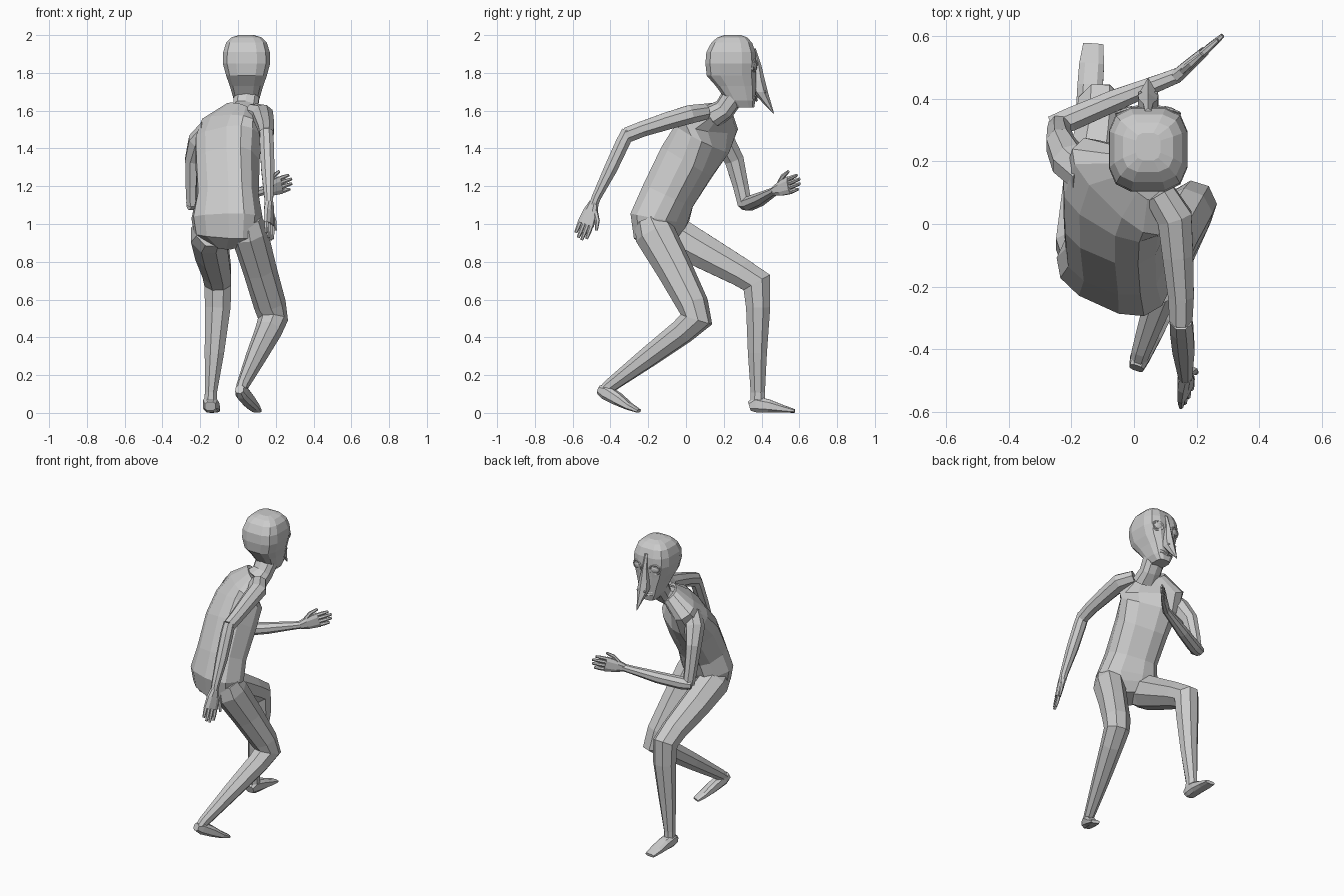
import bpy, bmesh, math
from mathutils import Vector as V


def loft(name, rings, side=(1, 0, 0), n=8, power=2.0, flat_z=False, grow=1.0):
    """Skin rings of (x, y, z, half_width, half_depth[, side vector]) into a faceted tube."""
    bm = bmesh.new()
    pts = [V(r[:3]) for r in rings]
    loops = []
    for i, r in enumerate(rings):
        a = (pts[i] - pts[i - 1]).normalized() if i else None
        b = (pts[i + 1] - pts[i]).normalized() if i < len(pts) - 1 else None
        t = ((a or b) + (b or a)).normalized()
        if flat_z:
            t = V((0, 0, 1 if pts[-1].z > pts[0].z else -1))
        s = V(r[5] if len(r) > 5 else side)
        u = (s - t * s.dot(t)).normalized()
        v = t.cross(u)
        loop = []
        for k in range(n):
            w = 2 * math.pi * (k + 0.5) / n
            c, d = math.cos(w), math.sin(w)
            c = math.copysign(abs(c) ** (2 / power), c) * grow
            d = math.copysign(abs(d) ** (2 / power), d) * grow
            loop.append(bm.verts.new(pts[i] + u * c * r[3] + v * d * r[4]))
        loops.append(loop)
    for p, q in zip(loops, loops[1:]):
        for k in range(n):
            bm.faces.new((p[k], p[(k + 1) % n], q[(k + 1) % n], q[k]))
    bm.faces.new(loops[0][::-1])
    bm.faces.new(loops[-1])
    bmesh.ops.recalc_face_normals(bm, faces=bm.faces)
    me = bpy.data.meshes.new(name)
    bm.to_mesh(me)
    bm.free()
    ob = bpy.data.objects.new(name, me)
    bpy.context.collection.objects.link(ob)
    return ob


def hand(name, wrist, direction, spread):
    """Palm, four fingers and a thumb; spread points to the thumb side."""
    w, d = V(wrist), V(direction).normalized()
    s = V(spread)
    s = (s - d * s.dot(d)).normalized()

    def ring(along, across, a, b):
        return (*(w + d * along + s * across), a, b)

    loft(name + "_palm", [ring(-.01, 0, .024, .023), ring(.04, 0, .04, .021),
                          ring(.115, 0, .05, .016)], side=s, n=8, power=2.6)
    for i, length in enumerate((.085, .10, .095, .075)):
        o = .034 - i * .0227
        loft(f"{name}_finger_{i + 1}", [ring(.10, o, .012, .012),
             ring(.10 + length * .55, o * 1.05, .0115, .011),
             ring(.10 + length, o * 1.08, .008, .007)], side=s, n=6)
    loft(name + "_thumb", [ring(.02, .015, .015, .014), ring(.075, .058, .013, .012),
                           ring(.125, .073, .008, .007)], side=s, n=6)


# torso, leaning forward and twisted with the +x side back and high
hip, mid, sh, top = (.9, -.42, 0), (.88, -.45, .1), (.84, -.48, .25), (.8, -.46, .42)
loft("torso", [(-.06, -.12, .885, .06, .06, hip), (-.06, -.14, .945, .175, .115, hip),
               (-.058, -.14, 1.03, .19, .135, hip), (-.055, -.095, 1.15, .162, .133, hip),
               (-.055, .005, 1.33, .168, .142, mid), (-.05, .085, 1.45, .185, .127, sh),
               (-.04, .12, 1.53, .20, .085, top), (.015, .16, 1.60, .10, .06, sh)],
     n=12, power=2.7)

# neck and head, boxy skull narrowing to the jaw
loft("neck", [(.02, .15, 1.575, .09, .065), (.04, .205, 1.61, .068, .058),
              (.045, .245, 1.67, .07, .062), (.045, .25, 1.74, .07, .062)], n=10, power=2.4)
loft("head", [(.045, .31, 1.617, .046, .052), (.045, .29, 1.655, .068, .079),
              (.045, .264, 1.73, .090, .108), (.045, .24, 1.785, .110, .133),
              (.045, .238, 1.85, .128, .138), (.045, .238, 1.91, .126, .133),
              (.045, .242, 1.96, .110, .110), (.045, .245, 1.988, .082, .08),
              (.045, .247, 2.0, .04, .045)], n=12, power=3.2, flat_z=True)

# long pointed nose, a broad wedge
loft("nose", [(.045, .357, 1.93, .012, .012), (.045, .371, 1.84, .018, .028),
              (.045, .378, 1.76, .034, .040), (.045, .393, 1.70, .038, .040),
              (.045, .432, 1.635, .017, .020), (.045, .464, 1.585, .002, .002)],
     n=6, flat_z=True)

# eyes with raised lids and nostrils
for name, s in (("left", -1), ("right", 1)):
    x, y, z = .045 + s * .066, .362, 1.838
    rot = (math.radians(84), 0, math.radians(-s * 16))
    bpy.ops.mesh.primitive_uv_sphere_add(segments=10, ring_count=6, location=(x, y, z))
    o = bpy.context.object
    o.name, o.scale, o.rotation_euler = name + "_eye", (.03, .024, .012), rot
    bpy.ops.mesh.primitive_torus_add(major_segments=10, minor_segments=5, major_radius=.035,
                                     minor_radius=.006, location=(x, y, z))
    o = bpy.context.object
    o.name, o.scale, o.rotation_euler = name + "_eyelid", (1, .9, 1), rot
    bpy.ops.mesh.primitive_uv_sphere_add(segments=6, ring_count=4, radius=.007,
                                         location=(.045 + s * .026, .418, 1.70))
    bpy.context.object.name = name + "_nostril"

# lips
for name, z in (("upper_lip", 1.672), ("lower_lip", 1.656)):
    loft(name, [(.0, .358, z + .006, .004, .006), (.045, .372, z, .009, .009),
                (.09, .358, z + .006, .004, .006)], side=(0, 0, 1), n=5)

# legs: forward leg on -x, trailing leg on +x
loft("left_leg", [(-.14, -.13, .965, .085, .09), (-.155, -.06, .94, .097, .105),
                  (-.138, .10, .85, .092, .093), (-.112, .29, .745, .078, .078),
                  (-.107, .375, .69, .073, .083), (-.107, .382, .56, .07, .066),
                  (-.125, .378, .32, .053, .052), (-.143, .38, .11, .033, .039),
                  (-.145, .38, .05, .036, .042)], grow=1.05)
loft("right_leg", [(.045, -.19, 1.02, .08, .08), (.06, -.165, .95, .092, .105),
                   (.115, -.06, .76, .084, .092), (.168, .035, .575, .082, .08),
                   (.185, .055, .495, .075, .085), (.16, -.02, .43, .068, .066),
                   (.095, -.20, .295, .052, .054), (.025, -.40, .145, .031, .036),
                   (.015, -.435, .115, .027, .03)], side=(.9, -.3, 0), grow=1.05)

# feet
loft("left_foot", [(-.147, .335, .035, .03, .026), (-.147, .37, .046, .04, .046),
                   (-.14, .44, .036, .043, .036), (-.135, .51, .022, .042, .022),
                   (-.13, .575, .01, .034, .01)], power=2.8)
loft("right_foot", [(.008, -.46, .125, .024, .024), (.02, -.425, .11, .033, .04),
                    (.05, -.36, .072, .037, .034), (.08, -.30, .034, .037, .02),
                    (.1, -.25, .010, .028, .010)], side=(.9, -.4, 0), power=2.8)

# arms: -x arm bent across the front, +x arm swung back
loft("left_upper_arm", [(-.15, .15, 1.50, .055, .06), (-.205, .20, 1.435, .06, .06),
                        (-.235, .255, 1.34, .046, .052), (-.24, .29, 1.2, .038, .042),
                        (-.238, .312, 1.10, .035, .038)], grow=1.06)
loft("left_forearm", [(-.26, .31, 1.105, .03, .036), (-.20, .335, 1.108, .038, .038),
                      (-.06, .395, 1.132, .035, .035), (.09, .455, 1.165, .024, .026),
                      (.14, .475, 1.177, .022, .024)], side=(0, 0, 1), grow=1.06)
loft("right_upper_arm", [(.08, .10, 1.595, .05, .042), (.13, .02, 1.58, .057, .05),
                         (.14, -.10, 1.545, .05, .047), (.15, -.23, 1.503, .042, .042),
                         (.15, -.315, 1.47, .037, .042)], grow=1.06)
loft("right_forearm", [(.15, -.305, 1.49, .035, .036), (.152, -.335, 1.43, .038, .038),
                       (.158, -.40, 1.29, .036, .036), (.163, -.475, 1.14, .024, .025),
                       (.164, -.49, 1.10, .022, .024)], grow=1.06)
hand("left_hand", (.14, .475, 1.177), (.70, .62, .24), (-.2, -.2, 1))
hand("right_hand", (.164, -.49, 1.105), (.02, -.37, -.95), (.45, .88, -.2))
